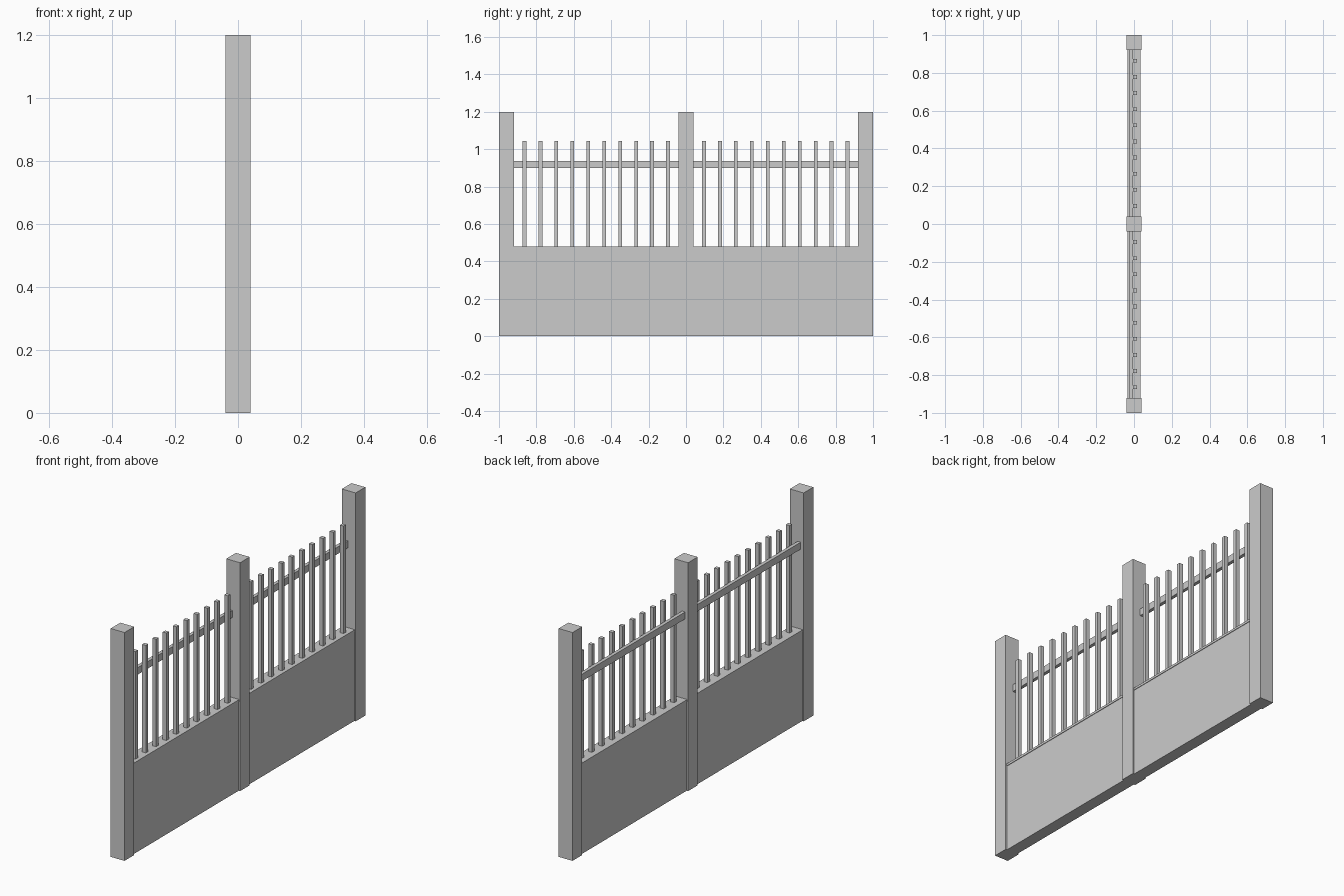
import bpy
import bmesh

if "Cube" in bpy.data.objects:
    bpy.data.objects.remove(bpy.data.objects["Cube"])


def box(name, x, y, z):
    """Axis-aligned box from (min, max) ranges."""
    bm = bmesh.new()
    bmesh.ops.create_cube(bm, size=1)
    for v in bm.verts:
        v.co = [r[0] if c < 0 else r[1] for c, r in zip(v.co, (x, y, z))]
    mesh = bpy.data.meshes.new(name)
    bm.to_mesh(mesh)
    bm.free()
    obj = bpy.data.objects.new(name, mesh)
    bpy.context.collection.objects.link(obj)
    return obj


# Three square posts
for label, y in (("near", -0.96), ("middle", 0), ("far", 0.96)):
    box(f"{label}_post", (-0.04, 0.04), (y - 0.04, y + 0.04), (0, 1.2))

# Two fence bays between the posts
for label, s in (("near", -1), ("far", 1)):
    span = sorted((s * 0.04, s * 0.92))
    box(f"{label}_lower_panel", (-0.032, 0.032), span, (0, 0.468))
    box(f"{label}_panel_cap", (-0.035, 0.035), span, (0.468, 0.48))
    box(f"{label}_rail", (-0.023, -0.005), span, (0.9, 0.937))
    # Ten slim pickets per bay
    for i in range(10):
        y = s * (0.096 + i * 0.0853)
        box(f"{label}_picket_{i + 1}", (-0.005, 0.016), (y - 0.01, y + 0.01), (0.48, 1.045))
